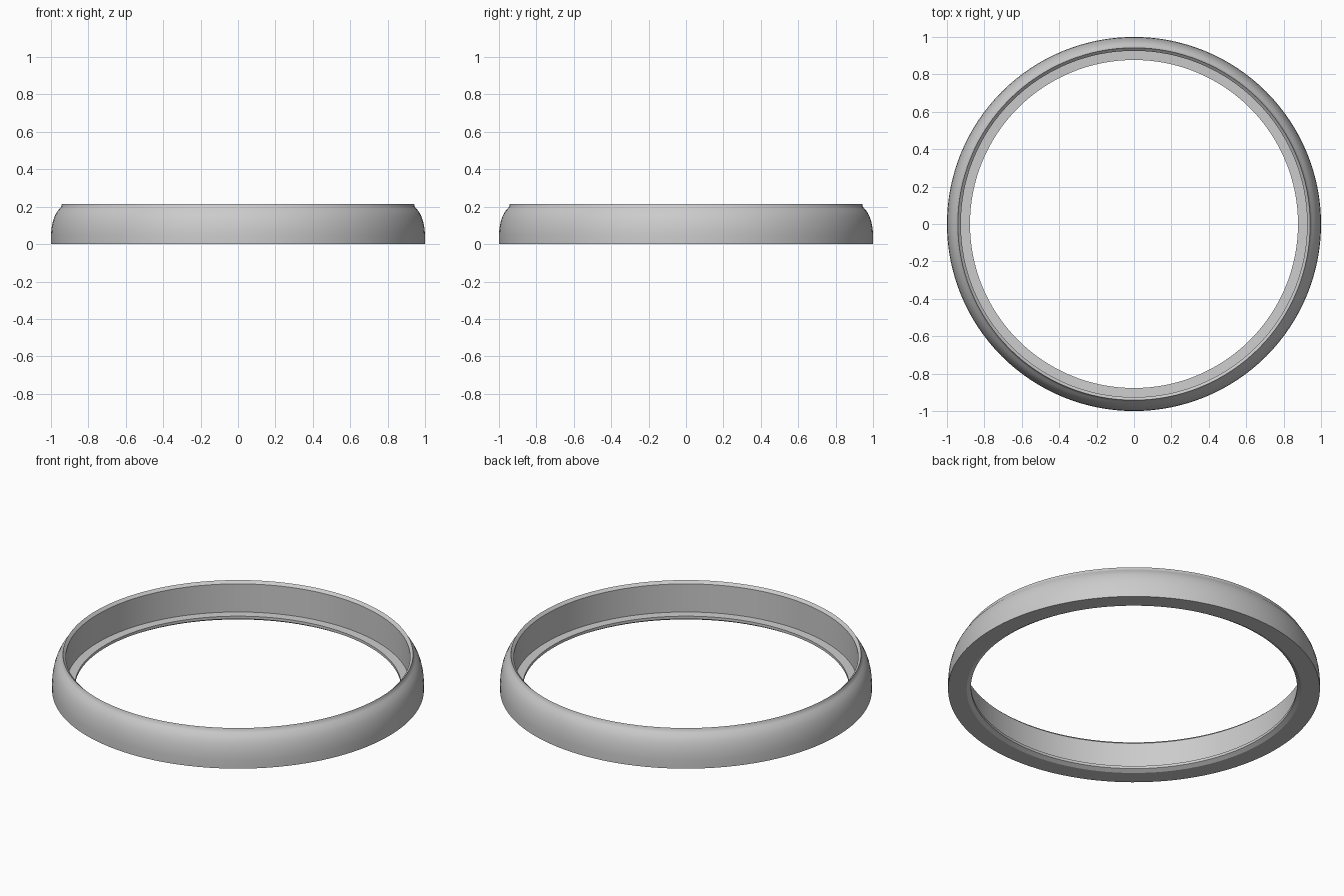
import bpy
import bmesh
import math
from mathutils import Matrix, Vector

SEGMENTS = 128

cube = bpy.data.objects.get("Cube")
if cube:
    bpy.data.objects.remove(cube, do_unlink=True)

# Single plain grey finish
grey = bpy.data.materials.new("plain_grey")
grey.use_nodes = True
colour = (0.6, 0.6, 0.6, 1.0)
grey.diffuse_color = colour
grey.node_tree.nodes["Principled BSDF"].inputs["Base Color"].default_value = colour


def lathe(name, profile, material):
    """Revolve a closed (radius, height) loop around the z axis."""
    bm = bmesh.new()
    rings = []
    for i in range(SEGMENTS):
        turn = Matrix.Rotation(math.tau * i / SEGMENTS, 3, "Z")
        rings.append([bm.verts.new(turn @ Vector((r, 0, z))) for r, z in profile])
    count = len(profile)
    for i, ring in enumerate(rings):
        following = rings[(i + 1) % SEGMENTS]
        for j in range(count):
            k = (j + 1) % count
            bm.faces.new((ring[j], following[j], following[k], ring[k]))
    bmesh.ops.recalc_face_normals(bm, faces=bm.faces)
    mesh = bpy.data.meshes.new(name)
    bm.to_mesh(mesh)
    bm.free()
    mesh.materials.append(material)
    obj = bpy.data.objects.new(name, mesh)
    bpy.context.collection.objects.link(obj)
    bpy.ops.object.select_all(action="DESELECT")
    obj.select_set(True)
    bpy.context.view_layer.objects.active = obj
    bpy.ops.object.shade_smooth_by_angle(angle=math.radians(28))


# Flat underside and rounded outer shoulder, up to a short neck
outside = [(0.9, 0), (1, 0), (1, 0.05), (0.997, 0.085), (0.99, 0.12),
           (0.98, 0.15), (0.967, 0.174), (0.953, 0.19), (0.945, 0.2),
           (0.942, 0.214)]
# Bevelled rim, straight inner wall, flat ledge and bevelled lower lip
inside = [(0.926, 0.199), (0.926, 0.032), (0.877, 0.03), (0.877, 0.014)]

lathe("bezel_ring", outside + inside, grey)
